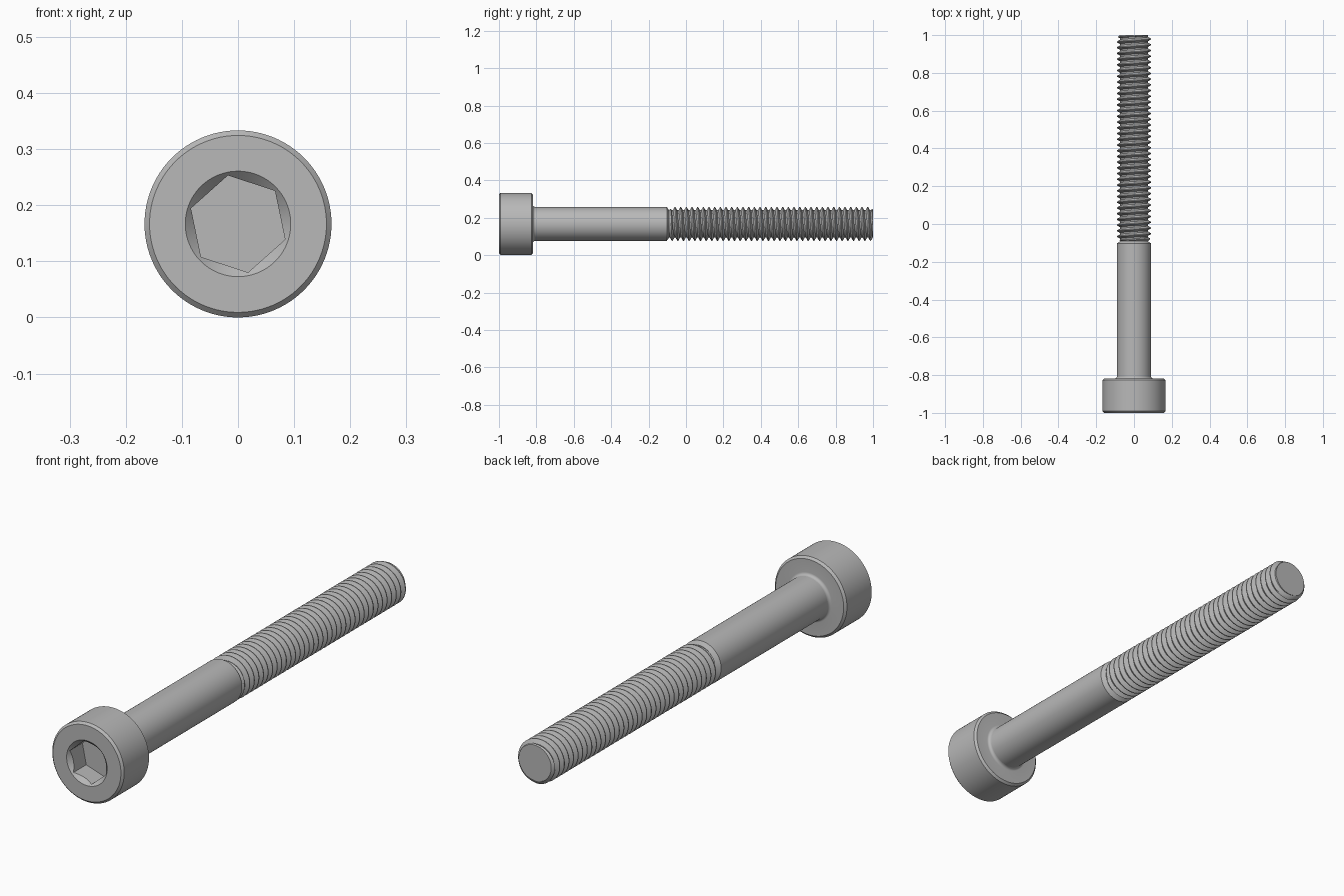
import bpy, bmesh, math

cube = bpy.data.objects.get("Cube")
if cube:
    bpy.data.objects.remove(cube)

SEG = 96
CENTRE_Z = 1 / 6
HEAD_R, SHANK_R, ROOT_R = 1 / 6, 1 / 11, 0.0735
HEAD_BACK = -9 / 11
THREAD_START, THREAD_END = -1 / 11, 1.0
PITCH = 1 / 33
CORNER_ANGLE = math.radians(-11.7)

steel = bpy.data.materials.new("grey steel")
steel.use_nodes = True
GREY = (0.48, 0.48, 0.48, 1)
steel.diffuse_color = GREY
steel.node_tree.nodes["Principled BSDF"].inputs["Base Color"].default_value = GREY


def angle(i):
    return CORNER_ANGLE + math.tau * i / SEG


def point(r, y, a):
    return (r * math.sin(a), y, CENTRE_Z + r * math.cos(a))


def finish(name, bm):
    bmesh.ops.remove_doubles(bm, verts=bm.verts[:], dist=0.00002)
    bmesh.ops.recalc_face_normals(bm, faces=bm.faces[:])
    mesh = bpy.data.meshes.new(name)
    bm.to_mesh(mesh)
    bm.free()
    mesh.materials.append(steel)
    obj = bpy.data.objects.new(name, mesh)
    bpy.context.collection.objects.link(obj)
    bpy.ops.object.select_all(action="DESELECT")
    obj.select_set(True)
    bpy.context.view_layer.objects.active = obj
    bpy.ops.object.shade_smooth_by_angle(angle=math.radians(30))
    return obj


def turned(name, rings, cap_first=False, cap_last=False):
    """Skin rings about the y axis; each ring maps a segment index to (r, y)."""
    bm = bmesh.new()
    rows = []
    for ring in rings:
        at = ring if callable(ring) else (lambda i, p=ring: p)
        rows.append([bm.verts.new(point(*at(i), angle(i))) for i in range(SEG)])
    for a, b in zip(rows, rows[1:]):
        for i in range(SEG):
            j = (i + 1) % SEG
            bm.faces.new((a[i], a[j], b[j], b[i]))
    if cap_first:
        bm.faces.new(rows[0])
    if cap_last:
        bm.faces.new(rows[-1])
    return finish(name, bm)


# Head with hexagonal socket and countersunk rim
APOTHEM, RIM_R, SOCKET_DEPTH, BEVEL = 0.0765, 0.094, 0.09, 0.009


def hex_r(i):
    return APOTHEM / math.cos(math.tau * (i % (SEG // 6)) / SEG - math.pi / 6)


FILLET = 0.012
fillet = [(SHANK_R + FILLET * (1 - math.sin(t)), HEAD_BACK + FILLET * (1 - math.cos(t)))
          for t in (math.pi / 2 * k / 6 for k in range(7))]
turned("socket_head", [
    lambda i: (hex_r(i), -1 + SOCKET_DEPTH),
    lambda i: (hex_r(i), -1 + RIM_R - hex_r(i)),
    (RIM_R, -1),
    (HEAD_R - BEVEL, -1),
    (HEAD_R, -1 + BEVEL),
    (HEAD_R, HEAD_BACK - BEVEL),
    (HEAD_R - BEVEL, HEAD_BACK),
] + fillet, cap_first=True)

# Plain shank, chamfered down to the thread root
turned("shank", [
    (SHANK_R, HEAD_BACK + FILLET),
    (SHANK_R, THREAD_START - 0.012),
    (ROOT_R, THREAD_START),
])

# Helical thread: phase 0 is the start of the crest
CREST, FLANK = 1 / 8, 5 / 16
ROOT_END = 1 - FLANK
phases = [0, CREST]
phases += [CREST + FLANK * k / 3 for k in (1, 2, 3)]
phases += [ROOT_END + FLANK * k / 3 for k in (0, 1, 2)]


def thread_r(y, a):
    p = ((y - THREAD_START) / PITCH - a / math.tau) % 1
    if p <= CREST:
        h = 1
    elif p < CREST + FLANK:
        h = 1 - (p - CREST) / FLANK
    elif p <= ROOT_END:
        h = 0
    else:
        h = (p - ROOT_END) / FLANK
    r = ROOT_R + (SHANK_R - ROOT_R) * h
    return min(r, ROOT_R + y - THREAD_START, ROOT_R + 0.002 + THREAD_END - y)


bm = bmesh.new()
turns = round((THREAD_END - THREAD_START) / PITCH)
steps = [k + p for k in range(-2, turns + 2) for p in phases]
columns = []
for i in range(SEG + 1):
    a = angle(i)
    column = []
    for s in steps:
        y = THREAD_START + PITCH * (s + a / math.tau)
        y = min(max(y, THREAD_START), THREAD_END)
        column.append((y, bm.verts.new(point(thread_r(y, a), y, a))))
    columns.append(column)
for k in range(len(steps) - 1):
    for left, right in zip(columns, columns[1:]):
        corners = (left[k], right[k], right[k + 1], left[k + 1])
        ys = [c[0] for c in corners]
        if max(ys) > min(ys):
            bm.faces.new([c[1] for c in corners])
# Join the seam and the clamped ends, then close the tip
bmesh.ops.remove_doubles(bm, verts=bm.verts[:], dist=0.00002)
bmesh.ops.delete(bm, geom=[v for v in bm.verts if not v.link_faces], context="VERTS")
tip = [e for e in bm.edges if e.is_boundary and all(v.co.y > THREAD_END - 0.001 for v in e.verts)]
bmesh.ops.holes_fill(bm, edges=tip, sides=0)
finish("threaded_end", bm)
